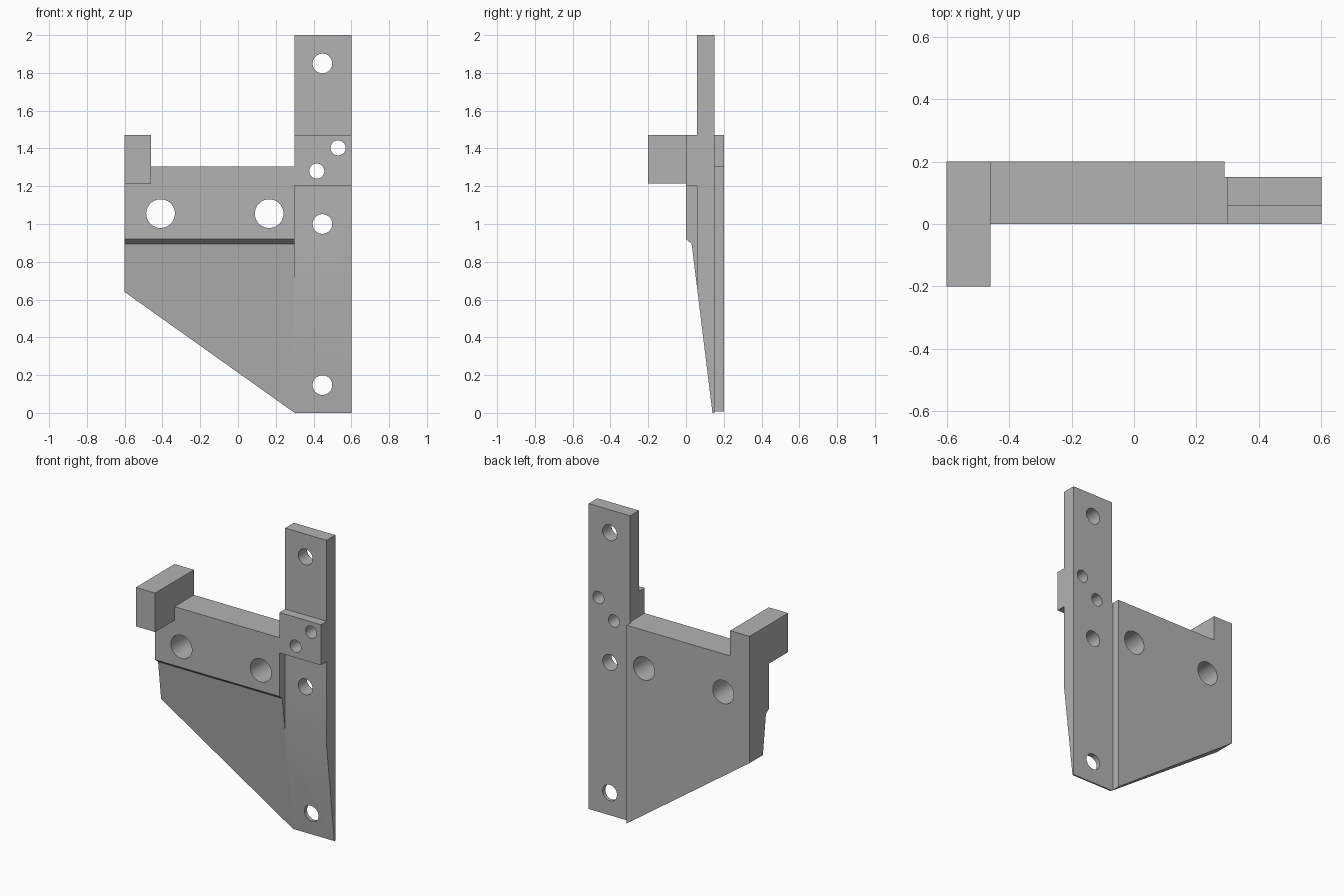
import bpy, bmesh, math
from mathutils import Vector

old = bpy.data.objects.get("Cube")
if old:
    bpy.data.objects.remove(old, do_unlink=True)

grey = bpy.data.materials.new("plain grey")
grey.use_nodes = True
colour = (0.45, 0.45, 0.45, 1)
grey.diffuse_color = colour
grey.node_tree.nodes["Principled BSDF"].inputs["Base Color"].default_value = colour


def prism(name, points, axis, start, end):
    """Extrude a (y, z) outline along x, or an (x, z) outline along y."""
    bm = bmesh.new()
    place = (lambda a, b: (start, a, b)) if axis == "x" else (lambda a, b: (a, start, b))
    face = bm.faces.new([bm.verts.new(place(a, b)) for a, b in points])
    out = bmesh.ops.extrude_face_region(bm, geom=[face])
    step = Vector((end - start, 0, 0)) if axis == "x" else Vector((0, end - start, 0))
    bmesh.ops.translate(bm, vec=step, verts=[v for v in out["geom"] if isinstance(v, bmesh.types.BMVert)])
    bmesh.ops.recalc_face_normals(bm, faces=bm.faces)
    mesh = bpy.data.meshes.new(name)
    bm.to_mesh(mesh)
    bm.free()
    mesh.materials.append(grey)
    obj = bpy.data.objects.new(name, mesh)
    bpy.context.collection.objects.link(obj)
    return obj


def rectangle(a0, a1, b0, b1):
    return [(a0, b0), (a1, b0), (a1, b1), (a0, b1)]


def circle(x, z, r, n=40):
    return [(x + r * math.cos(math.tau * i / n), z + r * math.sin(math.tau * i / n)) for i in range(n)]


def combine(target, other, operation):
    mod = target.modifiers.new(operation.lower(), "BOOLEAN")
    mod.operation, mod.solver, mod.object = operation, "EXACT", other
    bpy.context.view_layer.objects.active = target
    bpy.ops.object.modifier_apply(modifier=mod.name)
    bpy.data.objects.remove(other, do_unlink=True)


# Wide plate: chamfered, tapering front and a diagonal lower edge
body = prism("bracket_body", [(0.14, 0), (0.03, 0.895), (0, 0.92), (0, 1.305), (0.2, 1.305), (0.2, 0)],
             "x", -0.6, 0.3)
combine(body, prism("diagonal_cutter", [(-0.7, 0.711), (-0.7, -0.2), (0.3, -0.2), (0.3, 0)],
                    "y", -0.3, 0.4), "DIFFERENCE")
combine(body, prism("back_step_cutter", rectangle(0.15, 0.4, -0.1, 1.6), "x", 0.29, 0.4), "DIFFERENCE")

# Upright column with raised pad and recess below it
column = [(0.14, 0), (0.0595, 0.655), (0.0595, 1.205), (0, 1.205), (0, 1.47),
          (0.0595, 1.47), (0.0595, 2), (0.15, 2), (0.15, 0)]
combine(body, prism("column", column, "x", 0.3, 0.6), "UNION")

# Arm reaching forward at the right end
combine(body, prism("arm", rectangle(-0.2, 0.2, 1.215, 1.47), "x", -0.6, -0.46), "UNION")

# Bolt holes
holes = [(-0.41, 1.055, 0.076), (0.165, 1.055, 0.076), (0.447, 1.85, 0.052), (0.447, 1.0, 0.052),
         (0.447, 0.147, 0.052), (0.53, 1.403, 0.04), (0.417, 1.28, 0.04)]
for x, z, r in holes:
    combine(body, prism("hole_cutter", circle(x, z, r), "y", -0.3, 0.4), "DIFFERENCE")

bpy.ops.object.select_all(action="DESELECT")
body.select_set(True)
bpy.context.view_layer.objects.active = body
bpy.ops.object.shade_smooth_by_angle(angle=math.radians(20))
